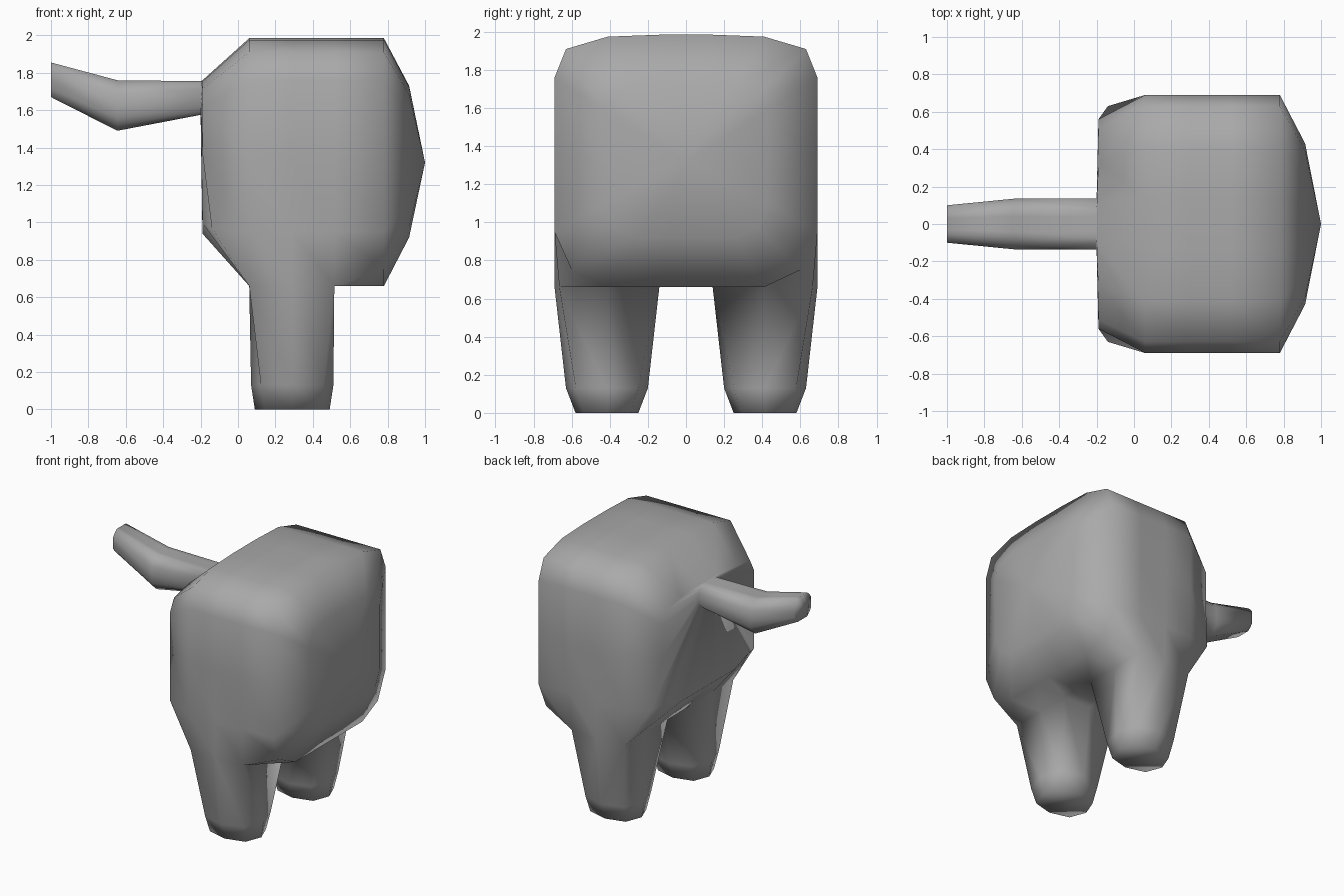
import bpy
import bmesh

cube = bpy.data.objects.get("Cube")
if cube:
    bpy.data.objects.remove(cube, do_unlink=True)

# One flat grey for the whole skin
grey = bpy.data.materials.new("plain_grey")
grey.use_nodes = True
color = (0.4, 0.4, 0.4, 1)
grey.diffuse_color = color
grey.node_tree.nodes["Principled BSDF"].inputs["Base Color"].default_value = color

# Half outlines (y, z) from belly centre round to back centre
BODY = [(0, .66), (.14, .66), (.41, .66), (.60, .75), (.69, .95), (.69, 1.35),
        (.69, 1.76), (.63, 1.91), (.41, 1.975), (.14, 1.985), (0, 1.985)]
TAIL = [(0, -1), (.3, -1), (.55, -1), (.8, -.78), (1, -.5), (1, 0),
        (1, .5), (.8, .78), (.55, 1), (.3, 1), (0, 1)]
LAST = len(BODY) - 1
COUNT = 2 * LAST
bm = bmesh.new()


def add_ring(half):
    """Mirror a half outline of (x, y, z) into a closed ring of vertices."""
    mirrored = [(x, -y, z) for x, y, z in reversed(half[1:-1])]
    return [bm.verts.new(p) for p in half + mirrored]


def body_half(x, width=.69, low=.66, high=1.985):
    scale = (high - low) / (1.985 - .66)
    return [(x, y * width / .69, low + (z - .66) * scale) for y, z in BODY]


def tail_half(x, width, low, high):
    mid, half = (low + high) / 2, (high - low) / 2
    return [(x, y * width, mid + z * half) for y, z in TAIL]


def bridge(a, b, skip=()):
    n = len(a)
    for i in range(n):
        if i not in skip:
            j = (i + 1) % n
            bm.faces.new((a[i], a[j], b[j], b[i]))


# Tail, from tip to root
rings = [add_ring(tail_half(*s)) for s in (
    (-1, .10, 1.67, 1.855), (-.645, .135, 1.49, 1.76), (-.2, .135, 1.575, 1.755))]
bm.faces.new(rings[0])

# Tail end of the body, with its lower corners swept back
rump = body_half(-.19, .56, .94, 1.76)
rump[4] = (-.14, .63, .97)
rings.append(add_ring(rump))

# Body sections above the legs, with square lower corners
first_leg = len(rings)
for x, corner in ((.06, .665), (.29, .69), (.515, .665)):
    half = body_half(x)
    half[3] = (x, corner, .66)
    rings.append(add_ring(half))

# Rounded far end
rings.append(add_ring(body_half(.78)))
rings.append(add_ring(body_half(.915, .43, .92, 1.73)))

# Skin between the sections, leaving openings for the legs
openings = (1, 2, COUNT - 2, COUNT - 3)
for k in range(len(rings) - 1):
    leg_strip = k in (first_leg, first_leg + 1)
    bridge(rings[k], rings[k + 1], openings if leg_strip else ())
tip = bm.verts.new((1, 0, 1.32))
end = rings[-1]
for i in range(COUNT):
    bm.faces.new((end[i], end[(i + 1) % COUNT], tip))

# Legs grown from the two openings
a, b, c = rings[first_leg:first_leg + 3]
for side in (1, -1):
    i1, i2, i3 = [i if side > 0 else COUNT - i for i in (1, 2, 3)]
    loop = [a[i1], a[i2], a[i3], b[i3], c[i3], c[i2], c[i1], b[i1]]
    signs = [(-1, -1), (-1, 0), (-1, 1), (0, 1), (1, 1), (1, 0), (1, -1), (0, -1)]
    for z, half_x, half_y in ((.13, .22, .215), (0, .2, .165)):
        ring = []
        for sx, sy in signs:
            inset = .76 if sx and sy else 1
            ring.append(bm.verts.new((.29 + sx * half_x * inset,
                                      side * (.415 + sy * half_y * inset), z)))
        bridge(loop, ring)
        loop = ring
    bm.faces.new(loop)

bmesh.ops.recalc_face_normals(bm, faces=bm.faces[:])
mesh = bpy.data.meshes.new("body_with_legs_and_tail")
bm.to_mesh(mesh)
bm.free()
mesh.materials.append(grey)
for poly in mesh.polygons:
    poly.use_smooth = True
body = bpy.data.objects.new("body_with_legs_and_tail", mesh)
bpy.context.collection.objects.link(body)
